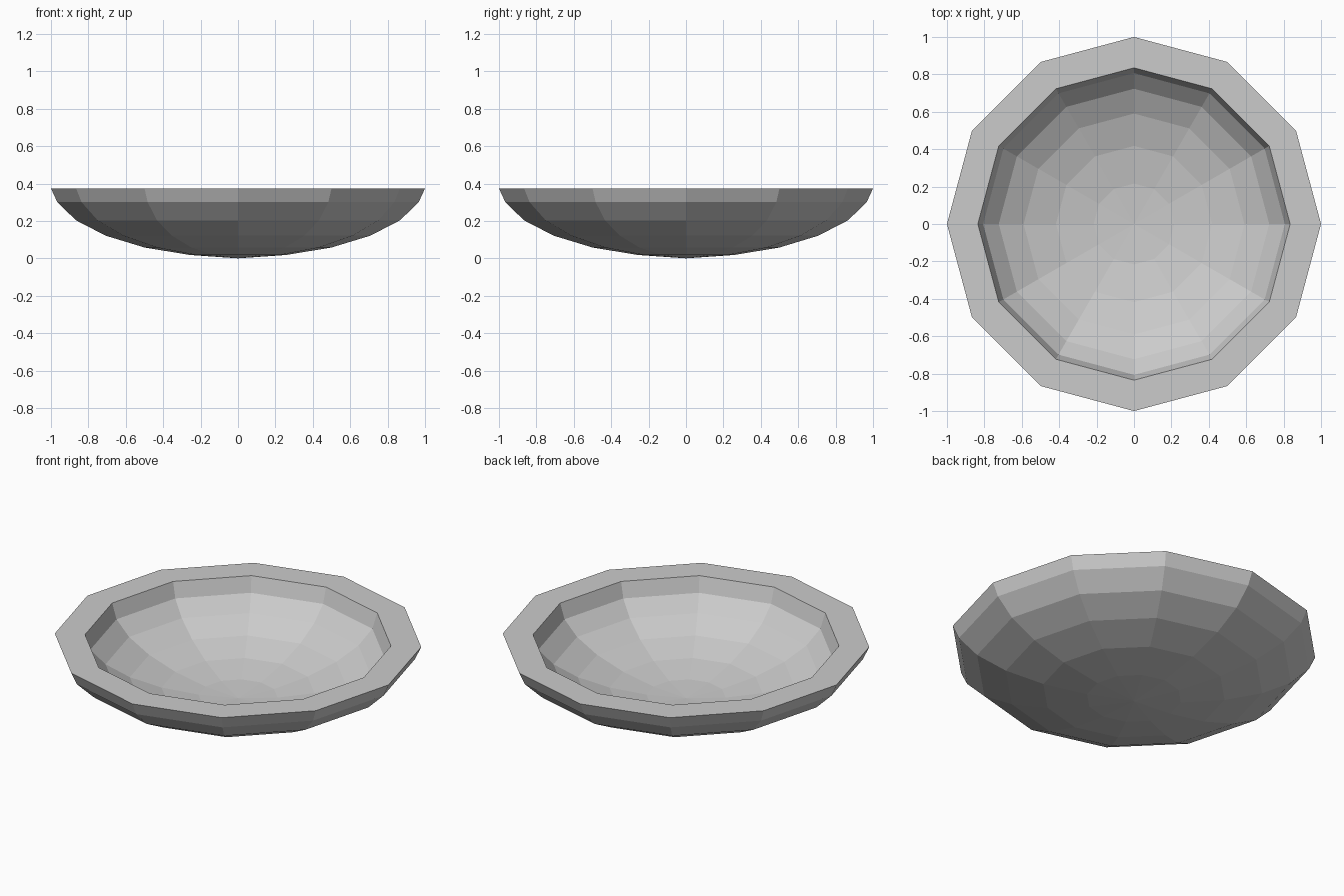
import bpy, bmesh
from math import sin, cos, radians, pi

if "Cube" in bpy.data.objects:
    bpy.data.objects.remove(bpy.data.objects["Cube"])

SIDES = 12
RIM_Z = 0.374

# Bowl profile: outer shell from bottom to rim, then inner shell back down
outer_z = [0.018, 0.058, 0.121, 0.203, 0.30, RIM_Z]
outer = [(sin(radians(15 * (i + 1))), z) for i, z in enumerate(outer_z)]
inner = [(0.835 * sin(radians(15 * k)), RIM_Z - 0.347 * cos(radians(15 * k)))
         for k in range(6, 0, -1)]

bm = bmesh.new()
rings = [[bm.verts.new((r * cos(2 * pi * i / SIDES), r * sin(2 * pi * i / SIDES), z))
          for i in range(SIDES)] for r, z in outer + inner]
bottom = bm.verts.new((0, 0, 0))
inside = bm.verts.new((0, 0, RIM_Z - 0.347))

# Walls, flat rim and the two centre fans
for i in range(SIDES):
    j = (i + 1) % SIDES
    for a, b in zip(rings, rings[1:]):
        bm.faces.new((a[i], a[j], b[j], b[i]))
    bm.faces.new((bottom, rings[0][j], rings[0][i]))
    bm.faces.new((inside, rings[-1][i], rings[-1][j]))
bmesh.ops.recalc_face_normals(bm, faces=bm.faces)

mesh = bpy.data.meshes.new("bowl")
bm.to_mesh(mesh)
bm.free()
bpy.context.collection.objects.link(bpy.data.objects.new("bowl", mesh))
